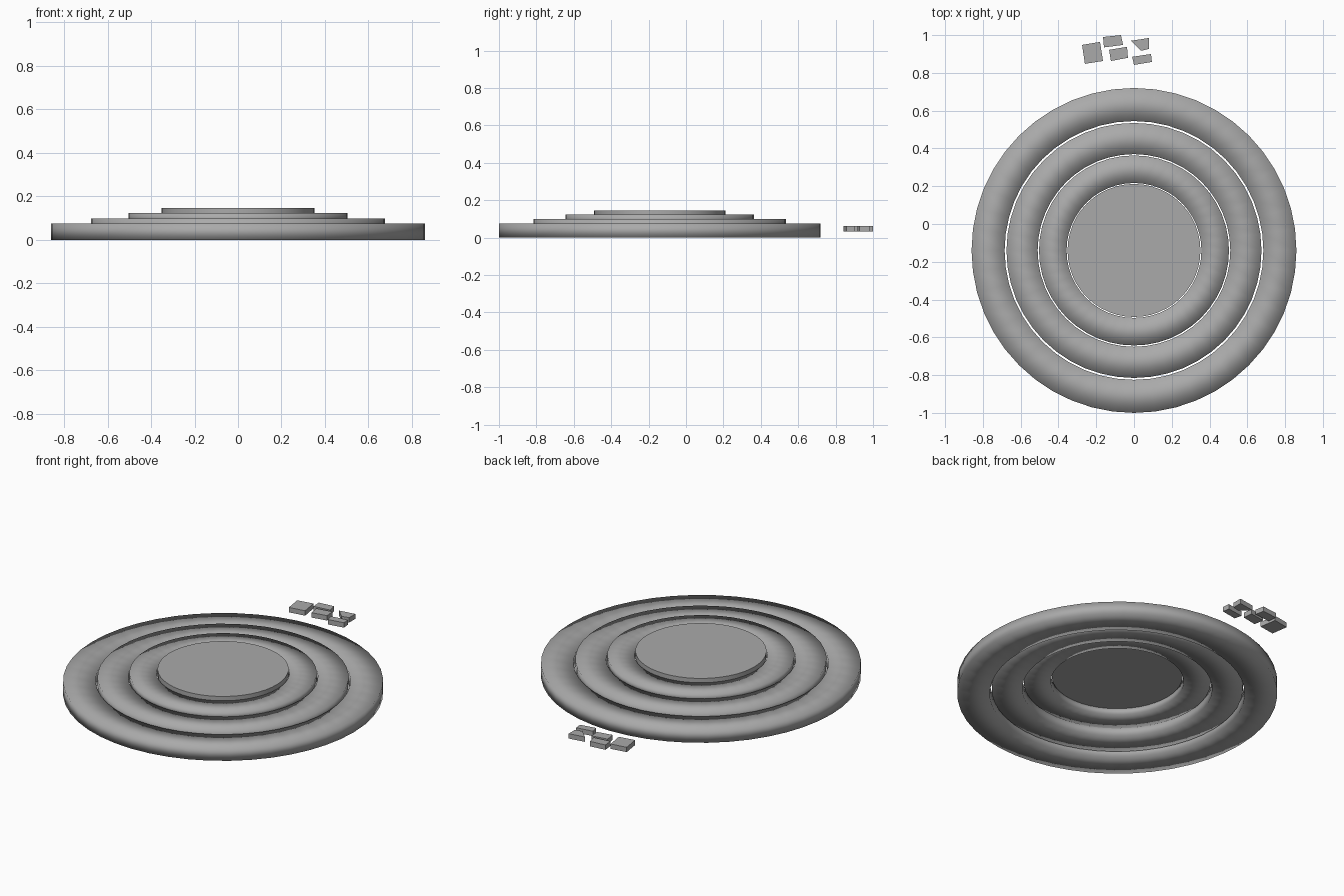
import bpy, bmesh, math
from mathutils import Vector

cube = bpy.data.objects.get("Cube")
if cube:
    bpy.data.objects.remove(cube, do_unlink=True)

SEGMENTS = 48
CENTRE = Vector((0, -0.14, 0))

grey = bpy.data.materials.new("plain_grey")
grey.use_nodes = True
colour = (0.4, 0.4, 0.4, 1)
grey.diffuse_color = colour
grey.node_tree.nodes["Principled BSDF"].inputs["Base Color"].default_value = colour


def finish(name, bm, location=(0, 0, 0), smooth=False):
    """Turn a bmesh into a named object with the shared material."""
    bmesh.ops.recalc_face_normals(bm, faces=bm.faces)
    for face in bm.faces:
        face.smooth = smooth
    mesh = bpy.data.meshes.new(name)
    bm.to_mesh(mesh)
    bm.free()
    mesh.materials.append(grey)
    obj = bpy.data.objects.new(name, mesh)
    obj.location = location
    bpy.context.collection.objects.link(obj)
    return obj


def ring(name, inner, outer, bottom, top):
    """Revolve a rectangular section around the vertical axis."""
    bm = bmesh.new()
    section = [(inner, bottom), (outer, bottom), (outer, top), (inner, top)]
    verts = [bm.verts.new((r, 0, z)) for r, z in section]
    edges = [bm.edges.new((verts[i], verts[(i + 1) % 4])) for i in range(4)]
    bmesh.ops.spin(bm, geom=verts + edges, cent=(0, 0, 0), axis=(0, 0, 1),
                   angle=math.tau, steps=SEGMENTS, use_merge=True)
    bmesh.ops.remove_doubles(bm, verts=bm.verts, dist=0.0001)
    return finish(name, bm, CENTRE, smooth=True)


def prism(name, outline, bottom, top):
    """Extrude a flat outline upwards."""
    bm = bmesh.new()
    base = bm.faces.new([bm.verts.new((x, y, bottom)) for x, y in outline])
    result = bmesh.ops.extrude_face_region(bm, geom=[base], use_keep_orig=True)
    raised = [v for v in result["geom"] if isinstance(v, bmesh.types.BMVert)]
    bmesh.ops.translate(bm, verts=raised, vec=(0, 0, top - bottom))
    return finish(name, bm)


# Nested rings, each stepping up towards the middle
ring("outer_ring", 0.685, 0.86, 0, 0.075)
ring("middle_ring", 0.51, 0.675, 0.03, 0.098)
ring("inner_ring", 0.357, 0.503, 0.075, 0.122)

# Central disc
bm = bmesh.new()
bmesh.ops.create_cone(bm, cap_ends=True, segments=SEGMENTS,
                      radius1=0.352, radius2=0.352, depth=0.035)
disc = finish("centre_disc", bm, CENTRE + Vector((0, 0, 0.1275)), smooth=True)
bpy.ops.object.select_all(action="DESELECT")
disc.select_set(True)
bpy.context.view_layer.objects.active = disc
bpy.ops.object.shade_smooth_by_angle()

# Small loose blocks behind the rings
blocks = {
    "large_block": [(-.275, .948), (-.18, .964), (-.164, .863), (-.26, .848)],
    "back_block": [(-.164, .99), (-.069, 1.0), (-.058, .948), (-.159, .935)],
    "middle_block": [(-.132, .922), (-.037, .938), (-.032, .88), (-.122, .863)],
    "wedge_block": [(-.016, .97), (.08, .985), (.08, .927), (.037, .917)],
    "front_block": [(-.01, .885), (.09, .9), (.095, .858), (0, .842)],
}
for name, outline in blocks.items():
    prism(name, outline, 0.033, 0.062)
